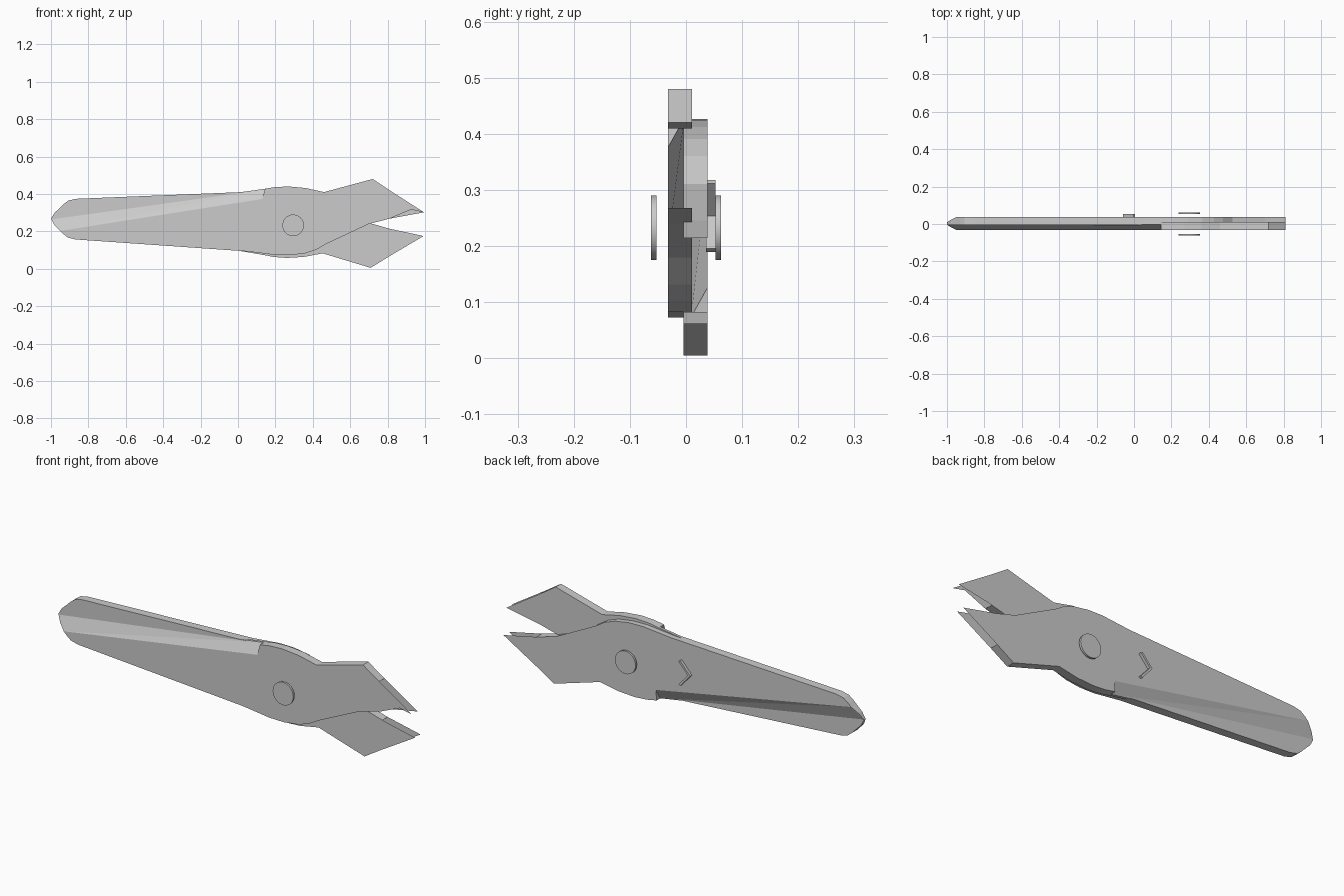
import bpy, bmesh, math

if "Cube" in bpy.data.objects:
    bpy.data.objects.remove(bpy.data.objects["Cube"])

Y_OUT, Y_IN, Y_MID = -0.032, 0.0107, -0.003   # outer face, inner face, chamfer foot


def make_object(name, bm):
    mesh = bpy.data.meshes.new(name)
    bm.to_mesh(mesh)
    bm.free()
    ob = bpy.data.objects.new(name, mesh)
    bpy.context.collection.objects.link(ob)
    return ob


# Outline (x, z) from the notch, over the jaw, under the belly, back along the grip
notch = (0.145, 0.428)
outline = [
    notch, (0.20, 0.437), (0.27, 0.440), (0.36, 0.432), (0.46, 0.410),
    (0.72, 0.480), (0.81, 0.420), (0.995, 0.302), (0.925, 0.317), (0.81, 0.268),
    (0.70, 0.240), (0.525, 0.180), (0.47, 0.132), (0.42, 0.103), (0.36, 0.083),
    (0.28, 0.073), (0.20, 0.074), (0.05, 0.093), (-0.87, 0.157),
    (-0.91, 0.167), (-0.935, 0.187), (-0.95, 0.203)]
chamfer_end = (0.148, 0.376)     # lower line of the chamfer, at the notch
grip_end = [(-0.982, 0.235), (-1.0, 0.268)]


def half(name, flip):
    bm = bmesh.new()

    def vert(p, y):
        x, z = p
        if flip:   # half turn about the slightly tilted long axis
            zm = 0.253 - 0.0145 * x
            x, z, y = max(x - 0.045 * (z - zm), -1.0), 2 * zm - z, 0.006 - y
        return bm.verts.new((x, y, z))

    front = [vert(p, Y_OUT) for p in outline]
    back = [vert(p, Y_IN) for p in outline]
    low = vert(chamfer_end, Y_OUT)
    foot = vert(notch, Y_MID)
    end_b = [vert(p, Y_IN) for p in grip_end]
    end_m = [vert(grip_end[0], -0.016), vert(grip_end[1], Y_MID)]
    # outer and inner faces
    bm.faces.new(front + [low])
    bm.faces.new(list(reversed(back + end_b)))
    # edge walls, left open at the jaw tip
    for i in range(len(outline) - 1):
        if min(outline[i][0], outline[i + 1][0]) >= 0.80:
            continue
        bm.faces.new((front[i + 1], front[i], back[i], back[i + 1]))
    # chamfer, notch wall, rounded grip end and hidden edge
    bm.faces.new((low, front[-1], end_m[0], end_m[1], foot))
    bm.faces.new((low, foot, front[0]))
    bm.faces.new((front[-1], back[-1], end_b[0], end_m[0]))
    bm.faces.new((end_m[0], end_b[0], end_b[1], end_m[1]))
    bm.faces.new((end_m[1], end_b[1], back[0], foot))
    bmesh.ops.triangulate(bm, faces=bm.faces[:])
    bmesh.ops.recalc_face_normals(bm, faces=bm.faces[:])
    return make_object(name, bm)


half("front_half", False)
half("back_half", True)

# Pivot caps on both sides
for name, y in (("front_pivot_cap", -0.0575), ("back_pivot_cap", 0.0575)):
    bpy.ops.mesh.primitive_cylinder_add(vertices=32, radius=0.0575, depth=0.0105,
                                        location=(0.295, y, 0.2325),
                                        rotation=(math.pi / 2, 0, 0))
    bpy.context.object.name = name
    bpy.ops.object.shade_smooth_by_angle(angle=math.radians(30))

# Raised arrow mark on the back
bm = bmesh.new()
arrow = [(-0.060, 0.254), (-0.004, 0.318), (0.005, 0.312),
         (-0.046, 0.254), (0.005, 0.196), (-0.004, 0.190)]
face = bm.faces.new([bm.verts.new((x, 0.036, z)) for x, z in arrow])
ext = bmesh.ops.extrude_face_region(bm, geom=[face])
for v in ext["geom"]:
    if isinstance(v, bmesh.types.BMVert):
        v.co.y = 0.053
bmesh.ops.recalc_face_normals(bm, faces=bm.faces[:])
make_object("arrow_mark", bm)
